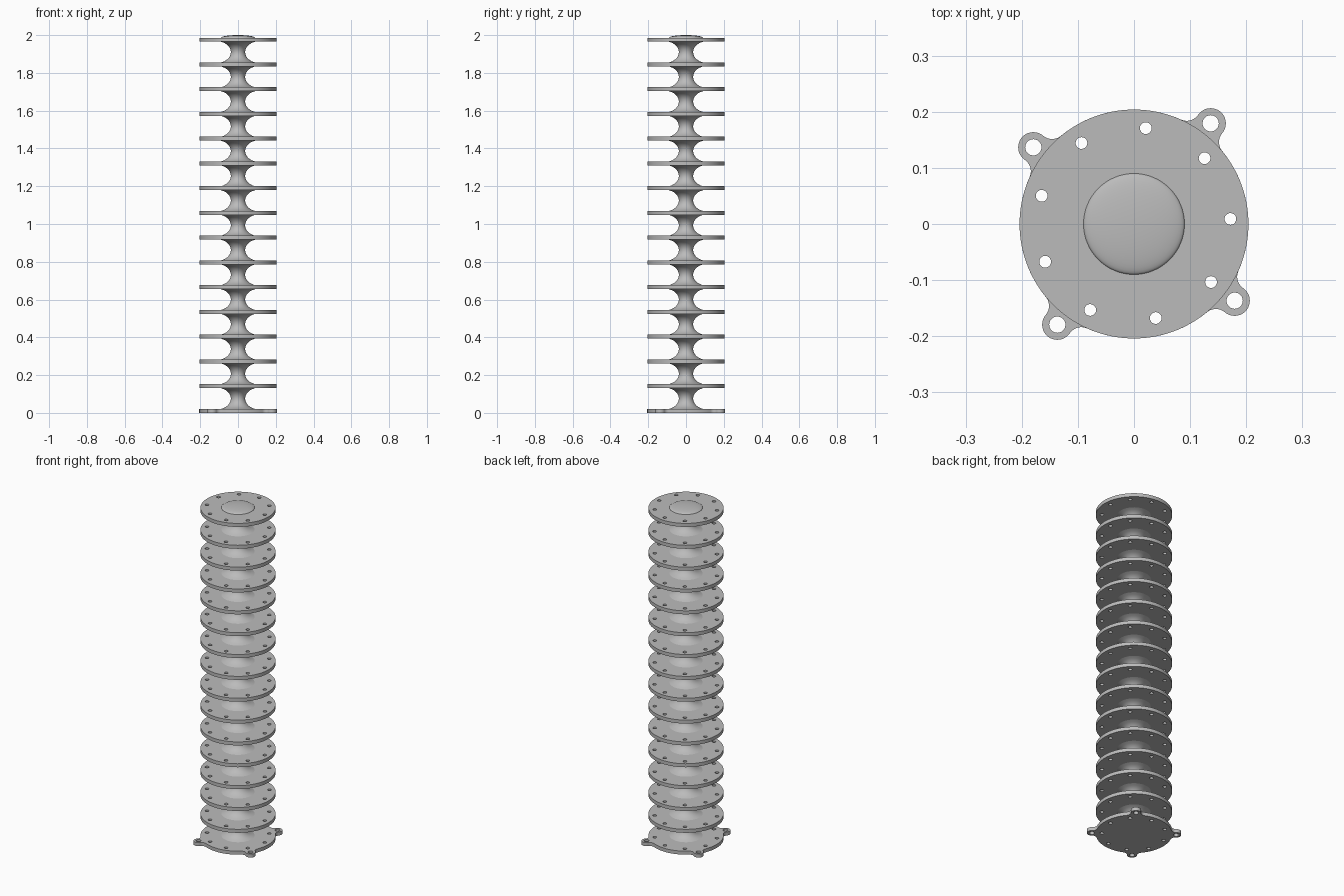
import bpy, bmesh
from math import cos, sin, pi, radians, sqrt, acos, atan2
from mathutils import Vector

old = bpy.data.objects.get("Cube")
if old:
    bpy.data.objects.remove(old, do_unlink=True)

COUNT, PITCH, THICK = 16, 0.131, 0.021
DISC_R, FLARE_R, NECK_R = 0.204, 0.09, 0.038
TOP = (COUNT - 1) * PITCH + THICK

grey = bpy.data.materials.new("plain grey")
grey.use_nodes = True
colour = (0.5, 0.5, 0.5, 1)
grey.diffuse_color = colour
grey.node_tree.nodes["Principled BSDF"].inputs["Base Color"].default_value = colour


def polar(r, a):
    return Vector((r * cos(a), r * sin(a)))


def arc(centre, r, a0, a1, n):
    return [centre + polar(r, a0 + (a1 - a0) * i / n) for i in range(n + 1)]


def circle(centre, r, n):
    return arc(centre, r, 0, 2 * pi, n)[:-1]


def add_object(name, mesh, z=0):
    ob = bpy.data.objects.new(name, mesh)
    ob.location.z = z
    bpy.context.collection.objects.link(ob)
    return ob


def finish(mesh):
    """Weld, orient, colour and smooth a mesh while keeping its sharp edges."""
    bm = bmesh.new()
    bm.from_mesh(mesh)
    bmesh.ops.remove_doubles(bm, verts=bm.verts, dist=1e-5)
    bmesh.ops.recalc_face_normals(bm, faces=bm.faces)
    for f in bm.faces:
        f.smooth = True
    for e in bm.edges:
        e.smooth = len(e.link_faces) == 2 and e.calc_face_angle(0) < radians(35)
    bm.to_mesh(mesh)
    bm.free()
    mesh.materials.clear()
    mesh.materials.append(grey)
    return mesh


def plate_mesh(name, loops):
    """Flat plate filled between an outline and its holes."""
    cu = bpy.data.curves.new(name, "CURVE")
    cu.dimensions, cu.fill_mode, cu.extrude = "2D", "BOTH", THICK / 2
    for pts in loops:
        sp = cu.splines.new("POLY")
        sp.points.add(len(pts) - 1)
        for p, co in zip(sp.points, pts):
            p.co = (co.x, co.y, 0, 1)
        sp.use_cyclic_u = True
    tmp = add_object(name, cu)
    bpy.context.view_layer.update()
    mesh = bpy.data.meshes.new_from_object(
        tmp.evaluated_get(bpy.context.evaluated_depsgraph_get()))
    bpy.data.objects.remove(tmp, do_unlink=True)
    bpy.data.curves.remove(cu)
    mesh.name = name
    return finish(mesh)


def lathe_mesh(name, profile, n=64):
    """Revolve (radius, height) points about the z axis."""
    bm = bmesh.new()
    verts = [bm.verts.new((r, 0, z)) for r, z in profile]
    edges = [bm.edges.new(pair) for pair in zip(verts, verts[1:])]
    bmesh.ops.spin(bm, geom=verts + edges, cent=(0, 0, 0), axis=(0, 0, 1),
                   angle=2 * pi, steps=n, use_merge=False)
    mesh = bpy.data.meshes.new(name)
    bm.to_mesh(mesh)
    bm.free()
    return finish(mesh)


# Bolt holes shared by every disc
origin = Vector((0, 0))
holes = [circle(polar(0.172, radians(3 + 40 * k)), 0.0105, 20) for k in range(9)]

# Plain discs
disc = plate_mesh("disc", [circle(origin, DISC_R, 96)] + holes)
for i in range(1, COUNT):
    add_object(f"disc_{i}", disc, i * PITCH + THICK / 2)

# Base plate: four filleted lugs around the same disc
LUG_D, LUG_R, FIL = 0.2255, 0.027, 0.025
fd = DISC_R + FIL
half = acos((fd**2 + LUG_D**2 - (LUG_R + FIL)**2) / (2 * fd * LUG_D))
outline, lug_holes = [], []
for k in range(4):
    mid = radians(52.7 + 90 * k)
    lug = polar(LUG_D, mid)
    lug_holes.append(circle(lug, 0.0145, 24))
    f0, f1 = polar(fd, mid - half), polar(fd, mid + half)
    d = f0 - lug
    swing = (mid - atan2(d.y, d.x)) % (2 * pi)      # lug arc half angle
    turn = pi - half - swing                         # disc-side to lug-side angle
    sweep = pi - abs(turn) if turn < 0 else pi - turn
    a = mid - half + pi
    b = mid - swing + pi
    sweep = (a - b) % (2 * pi)
    outline += arc(f0, FIL, a, a - sweep, 8)
    outline += arc(lug, LUG_R, mid - swing, mid + swing, 24)[1:]
    a = mid + swing + pi
    outline += arc(f1, FIL, a, a - sweep, 8)[1:]
    outline += arc(origin, DISC_R, mid + half, mid + pi / 2 - half, 20)[1:-1]
base = plate_mesh("base_plate", [outline] + holes + lug_holes)
add_object("base_plate", base, THICK / 2)

# Waisted spools between the discs
gap = PITCH - THICK
profile = []
for i in range(21):
    t = i / 10 - 1
    bow = (1 - sqrt(1 - (0.95 * t)**2)) / (1 - sqrt(1 - 0.95**2))
    profile.append((NECK_R + (FLARE_R - NECK_R) * bow, gap * i / 20))
spool = lathe_mesh("spool", profile)
for i in range(COUNT - 1):
    add_object(f"spool_{i + 1}", spool, i * PITCH + THICK)

# Low domed cap on the top disc
cap = [(FLARE_R * sin(a), (2 - TOP) * cos(a))
       for a in (pi / 2 * i / 12 for i in range(13))]
add_object("top_cap", lathe_mesh("top_cap", cap), TOP)
